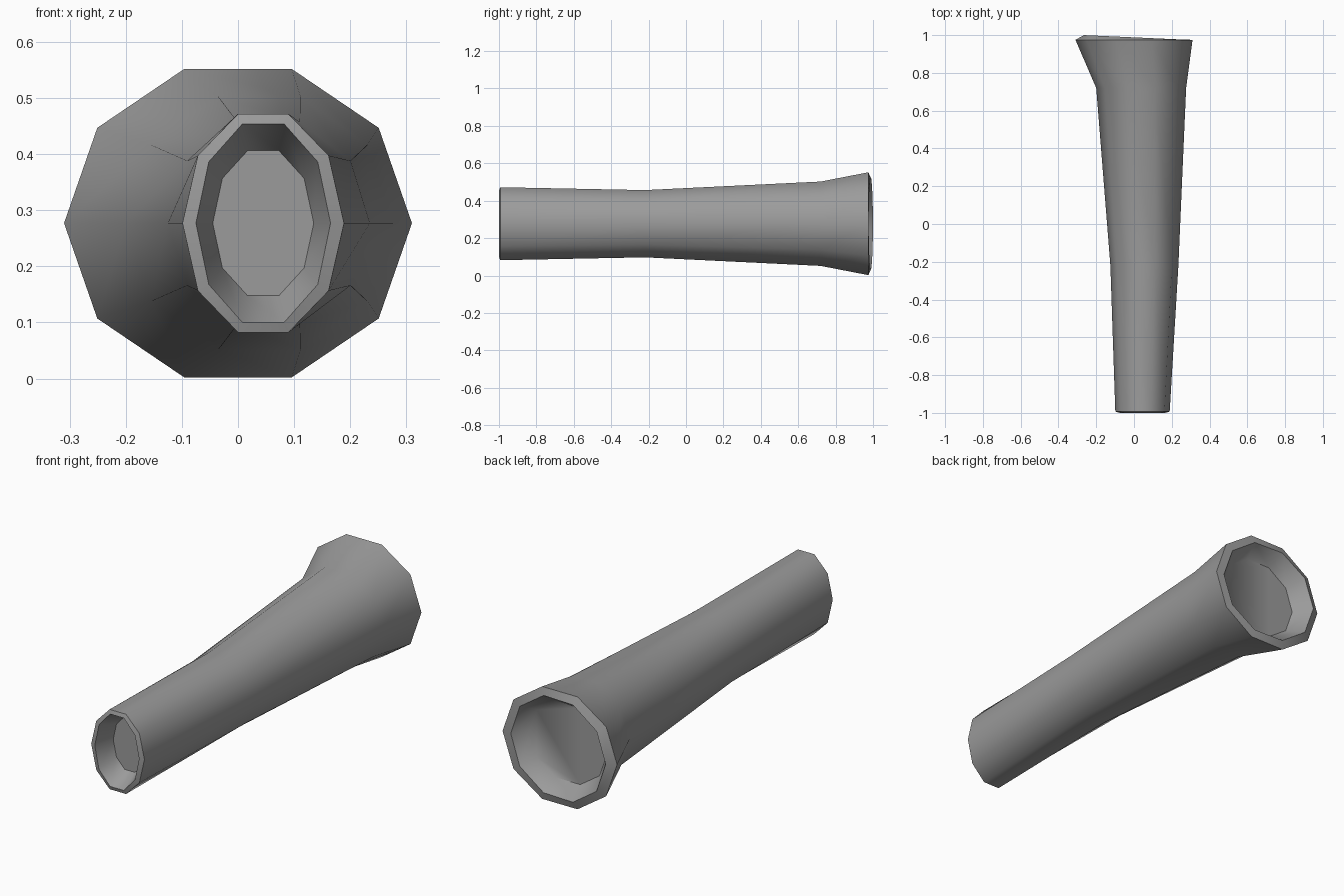
import bpy
import bmesh
from math import sin, cos, tau, radians

cube = bpy.data.objects.get("Cube")
if cube:
    bpy.data.objects.remove(cube, do_unlink=True)

SIDES = 10
MID_Z = 0.277

grey = bpy.data.materials.new("mid grey")
grey.use_nodes = True
colour = (0.33, 0.33, 0.33, 1)
grey.diffuse_color = colour
grey.node_tree.nodes["Principled BSDF"].inputs["Base Color"].default_value = colour

# Cross-sections from the front cup to the flared rear cup:
# y, centre x, half width, half height, slant of y along x
SECTIONS = [
    (-0.90, 0.045, 0.090, 0.136, 0),       # front cup floor
    (-1.00, 0.045, 0.120, 0.186, 0),       # front lip
    (-0.993, 0.045, 0.144, 0.205, 0),      # front rim
    (-0.22, 0.055, 0.180, 0.189, 0),       # waist
    (0.72, 0.038, 0.238, 0.237, 0),        # start of flare
    (0.975, 0.0, 0.310, 0.289, 0),         # rear rim
    (0.988, 0.0, 0.265, 0.250, -0.045),    # slanted rear lip
    (0.91, 0.0, 0.210, 0.197, 0),          # rear cup floor
]


def add_ring(bm, y, cx, rx, rz, slant):
    ring = []
    for i in range(SIDES):
        a = tau * i / SIDES
        x = cx + rx * cos(a)
        ring.append(bm.verts.new((x, y + slant * x, MID_Z + rz * sin(a))))
    return ring


# Tube skinned over the sections, with a flat floor in each cup
bm = bmesh.new()
rings = [add_ring(bm, *section) for section in SECTIONS]
for a, b in zip(rings, rings[1:]):
    for i in range(SIDES):
        j = (i + 1) % SIDES
        bm.faces.new((a[i], a[j], b[j], b[i]))
bm.faces.new(rings[0])
bm.faces.new(rings[-1])
bmesh.ops.recalc_face_normals(bm, faces=bm.faces)

mesh = bpy.data.meshes.new("flared_tube")
bm.to_mesh(mesh)
bm.free()
mesh.materials.append(grey)
tube = bpy.data.objects.new("flared_tube", mesh)
bpy.context.collection.objects.link(tube)

# Smooth walls, crisp rims
bpy.ops.object.select_all(action='DESELECT')
tube.select_set(True)
bpy.context.view_layer.objects.active = tube
bpy.ops.object.shade_smooth_by_angle(angle=radians(55))
